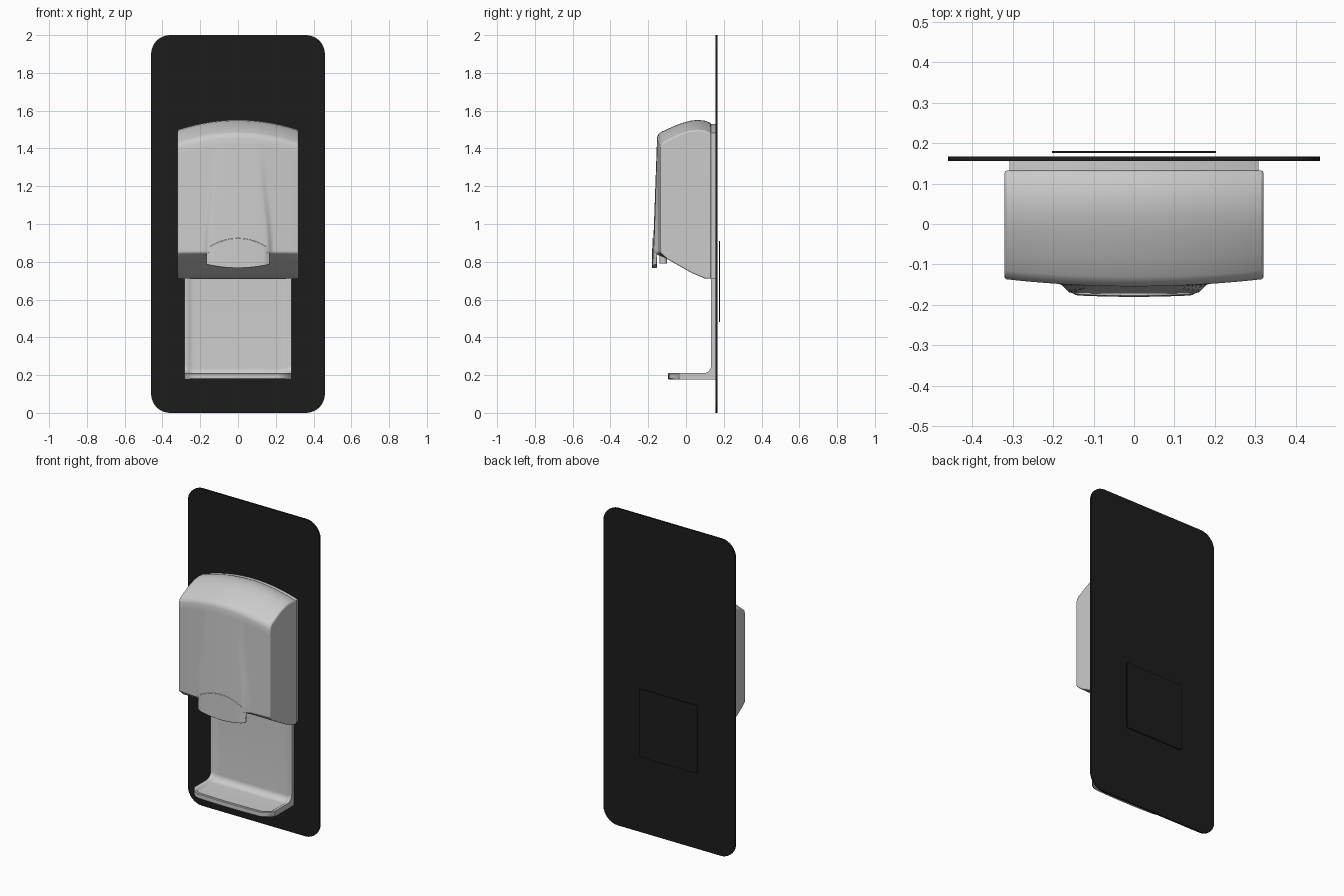
import bpy, bmesh, math

if "Cube" in bpy.data.objects:
    bpy.data.objects.remove(bpy.data.objects["Cube"])


def finish(name, bm, bevel=0.0, mat=None):
    bmesh.ops.recalc_face_normals(bm, faces=bm.faces[:])
    me = bpy.data.meshes.new(name)
    bm.to_mesh(me)
    bm.free()
    ob = bpy.data.objects.new(name, me)
    bpy.context.collection.objects.link(ob)
    if mat:
        me.materials.append(mat)
    bpy.ops.object.select_all(action='DESELECT')
    bpy.context.view_layer.objects.active = ob
    ob.select_set(True)
    if bevel:
        m = ob.modifiers.new("soft_edges", 'BEVEL')
        m.width, m.segments, m.limit_method = bevel, 2, 'ANGLE'
        m.angle_limit = math.radians(40)
    bpy.ops.object.shade_smooth_by_angle(angle=math.radians(35))
    return ob


def loft(name, stations, ring, bevel=0.0):
    """Skin a closed (y, z) section across a series of x stations."""
    bm = bmesh.new()
    rows = [[bm.verts.new((x, y, z)) for y, z in ring(x)] for x in stations]
    n = len(rows[0])
    for a, b in zip(rows, rows[1:]):
        for i in range(n):
            j = (i + 1) % n
            bm.faces.new((a[i], a[j], b[j], b[i]))
    bm.faces.new(rows[0])
    bm.faces.new(rows[-1])
    return finish(name, bm, bevel)


def panel(name, x, z0, z1, y0, y1, r, mat):
    """Upright slab with rounded corners."""
    bm = bmesh.new()
    pts = []
    for k, (sx, sz) in enumerate(((1, 1), (-1, 1), (-1, -1), (1, -1))):
        cx, cz = sx * (x - r), (z1 - r if sz > 0 else z0 + r)
        for s in range(9 if r else 1):
            a = math.radians(90 * k + 90 * s / 8)
            pts.append((cx + r * math.cos(a), cz + r * math.sin(a)))
    f = bm.faces.new([bm.verts.new((px, y0, pz)) for px, pz in pts])
    ext = bmesh.ops.extrude_face_region(bm, geom=[f])
    for v in ext['geom']:
        if isinstance(v, bmesh.types.BMVert):
            v.co.y = y1
    return finish(name, bm, 0, mat)


def span(w, n):
    return [-w + 2 * w * i / n for i in range(n + 1)]


def smooth(t):
    t = max(0.0, min(1.0, t))
    return t * t * (3 - 2 * t)


def front_curve(x):
    return 0.018 * (x / 0.32) ** 2


def crown(x):
    return 0.053 * (x / 0.32) ** 2


black = bpy.data.materials.new("black")
black.diffuse_color = (0.012, 0.012, 0.012, 1)
black.use_nodes = True
black.node_tree.nodes["Principled BSDF"].inputs["Base Color"].default_value = black.diffuse_color

# Backing board and the thin patch on its rear
panel("backing_board", 0.46, 0, 2, 0.156, 0.167, 0.1, black)
panel("rear_patch", 0.203, 0.48, 0.91, 0.175, 0.18, 0, black)


# Dispenser cover: bowed front with a raised centre that fades upward
def cover_ring(x):
    pts = []
    top = 1.455 - crown(x)
    for i in range(17):
        z = 0.848 + (top - 0.848) * i / 16
        lift = 0.021 * max(0, (1.43 - z) / 0.58)
        half = 0.185 - 0.04 * smooth((z - 0.85) / 0.5)
        y = -0.154 + front_curve(x) - lift * smooth((half - abs(x)) / 0.03)
        pts.append((y, z))
    for y, z in ((-0.147, 1.475), (-0.13, 1.488), (-0.08, 1.511), (-0.03, 1.532),
                 (0.02, 1.546), (0.06, 1.551), (0.1, 1.547), (0.132, 1.535)):
        pts.append((y + front_curve(x) * max(0, -y / 0.15), z - crown(x)))
    pts += [(0.132, 0.71), (0.1, 0.711), (0.03, 0.741), (-0.05, 0.786), (-0.1, 0.815)]
    return pts


loft("dispenser_cover", span(0.32, 64), cover_ring, 0.006)

# Mounting plate behind the cover
loft("mounting_plate", span(0.308, 16),
     lambda x: [(0.13, 0.71), (0.157, 0.71),
                (0.157, 1.53 - crown(x)), (0.13, 1.53 - crown(x))])


# Push lever, arched at the top and bottom
def lever_ring(x):
    y = -0.18 + front_curve(x) + 0.012 * smooth((abs(x) - 0.14) / 0.028)
    lo = 0.766 + 0.02 * (x / 0.168) ** 2
    hi = 0.925 - 0.055 * (x / 0.168) ** 2
    return [(y, lo), (y + 0.002, hi), (-0.14, hi), (-0.152, 0.845), (-0.155, lo)]


loft("push_lever", span(0.168, 28), lever_ring, 0.003)

# Outlet nozzle under the cover
bm = bmesh.new()
bmesh.ops.create_cone(bm, cap_ends=True, segments=24, radius1=0.02, radius2=0.02, depth=0.08)
bmesh.ops.translate(bm, verts=bm.verts, vec=(0, -0.12, 0.83))
finish("outlet_nozzle", bm)


# Drip tray: L section with a raised rim and filleted inner corner
def tray_ring(x):
    a = abs(x)
    inside = smooth((0.272 - a) / 0.03)
    yf = -0.096 + 0.01 * (x / 0.283) ** 2 + 0.05 * max(0, (a - 0.21) / 0.073) ** 2
    floor, wall, r = 0.21 - 0.014 * inside, 0.132 + 0.01 * inside, 0.04
    pts = [(0.157, 0.715), (0.157, 0.176), (yf + 0.006, 0.176), (yf, 0.182), (yf, 0.207),
           (yf + 0.004, 0.21), (yf + 0.016, 0.21), (yf + 0.03, floor)]
    for s in range(9):
        t = math.pi / 2 * s / 8
        pts.append((wall - r + r * math.sin(t), floor + r - r * math.cos(t)))
    return pts + [(wall, 0.715)]


loft("drip_tray", span(0.283, 56), tray_ring)
